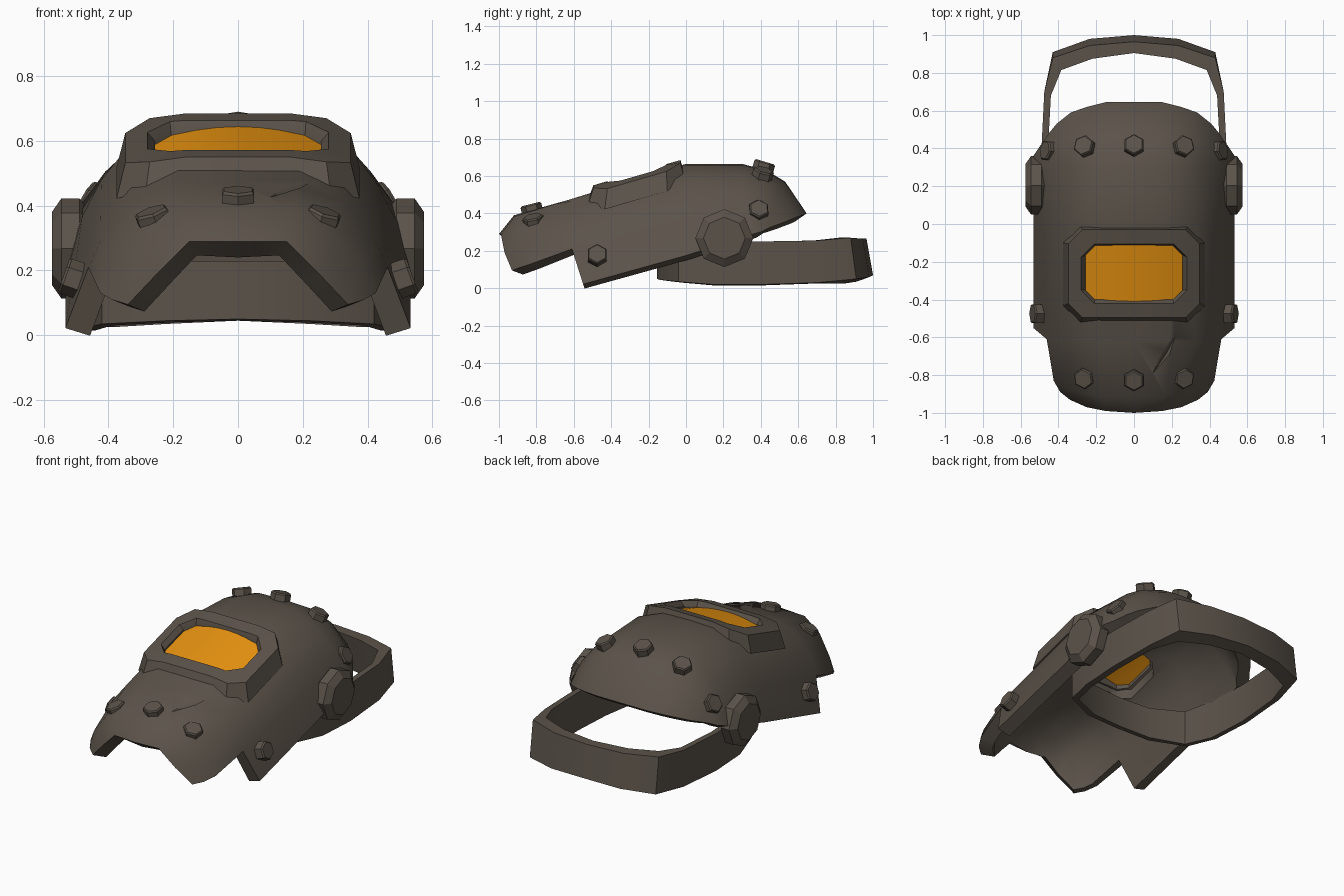
import bpy, bmesh, math
from mathutils import Vector

if "Cube" in bpy.data.objects:
    bpy.data.objects.remove(bpy.data.objects["Cube"])


def material(name, color):
    m = bpy.data.materials.new(name)
    m.diffuse_color = (*color, 1)
    m.use_nodes = True
    m.node_tree.nodes["Principled BSDF"].inputs["Base Color"].default_value = m.diffuse_color
    return m


STEEL = material("dark brown steel", (0.105, 0.086, 0.068))
AMBER = material("amber glass", (0.80, 0.29, 0.005))


def make(name, verts, faces, mat=STEEL, fix=True):
    mesh = bpy.data.meshes.new(name)
    mesh.from_pydata(verts, [], faces)
    if fix:
        bm = bmesh.new()
        bm.from_mesh(mesh)
        bmesh.ops.recalc_face_normals(bm, faces=bm.faces)
        bm.to_mesh(mesh)
        bm.free()
    ob = bpy.data.objects.new(name, mesh)
    bpy.context.collection.objects.link(ob)
    mesh.materials.append(mat)
    return ob


def select(ob):
    bpy.ops.object.select_all(action='DESELECT')
    ob.select_set(True)
    bpy.context.view_layer.objects.active = ob


def apply_mod(ob, kind, **settings):
    mod = ob.modifiers.new(kind, kind)
    for key, value in settings.items():
        setattr(mod, key, value)
    select(ob)
    bpy.ops.object.modifier_apply(modifier=mod.name)


def smooth(ob, angle=30):
    select(ob)
    bpy.ops.object.shade_smooth_by_angle(angle=math.radians(angle))


def rings(name, loops, closed=False, caps=True, mat=STEEL):
    """Skin a list of equal-length loops; closed joins the last to the first."""
    n = len(loops[0])
    verts = [p for loop in loops for p in loop]
    faces = []
    for i in range(len(loops) if closed else len(loops) - 1):
        a, b = i * n, (i + 1) % len(loops) * n
        faces += [(a + j, a + (j + 1) % n, b + (j + 1) % n, b + j) for j in range(n)]
    if caps and not closed:
        faces += [tuple(range(n)), tuple(range(len(verts) - n, len(verts)))]
    return make(name, verts, faces, mat)


# Mask shell: rows run chin to crown, columns run centre to lower edge
rows = [
    [(0, -1, .29), (.15, -.99, .29), (.25, -.97, .19), (.34, -.93, .095), (.39, -.89, .11)],
    [(0, -.92, .39), (.17, -.915, .385), (.29, -.89, .32), (.38, -.86, .21), (.425, -.83, .13)],
    [(0, -.62, .475), (.19, -.62, .475), (.33, -.62, .41), (.425, -.62, .29), (.462, -.61, .21), (.533, -.55, .022)],
    [(0, 0, .665), (.17, 0, .66), (.325, 0, .60), (.422, 0, .48), (.48, 0, .37), (.533, 0, .175)],
    [(0, .30, .665), (.16, .30, .66), (.305, .30, .603), (.41, .31, .505), (.48, .33, .41), (.533, .36, .29)],
    [(0, .43, .63), (.16, .43, .625), (.29, .42, .585), (.385, .41, .505), (.45, .41, .42), (.50, .41, .305)],
    [(0, .53, .57), (.15, .53, .565), (.28, .51, .53), (.37, .48, .47), (.43, .46, .40), (.47, .45, .325)],
    [(0, .645, .40), (.15, .645, .40), (.25, .62, .39), (.335, .59, .38), (.41, .53, .355), (.455, .475, .335)],
]
verts, grid = [], []
for row in rows:
    line = {}
    for j, (x, y, z) in enumerate(row):
        for s in ((1,) if j == 0 else (-1, 1)):
            line[s * j] = len(verts)
            verts.append((s * x, y, z))
    grid.append(line)
faces = [(a[j], a[j + 1], b[j + 1], b[j]) for a, b in zip(grid, grid[1:])
         for j in range(-5, 5) if j in a and j + 1 in a]
mask = make("mask_shell", verts, faces, fix=False)
apply_mod(mask, 'SOLIDIFY', thickness=.08, offset=-1, use_even_offset=True)


# Window frame outlines: clipped rectangles on the sloping brow, bent down at the sides
def outline(w, y0, y1, cut, drop, bend=1.0):
    half = [(0, y0), (.16, y0), (w - cut, y0), (w, y0 + cut), (w, y1 - cut), (w - cut, y1), (.16, y1), (0, y1)]
    pts = half + [(-x, y) for x, y in half[-2:0:-1]]
    return [(x, y, .694 + .29 * y - drop - bend * max(0, abs(x) - .15) ** 2) for x, y in pts]


def cut_with(target, cutter):
    cutter.hide_render = True
    apply_mod(target, 'BOOLEAN', object=cutter, operation='DIFFERENCE', solver='EXACT')
    bpy.data.objects.remove(cutter)


cut_with(mask, rings("window_cutter", [outline(.272, -.41, -.095, .06, -.2, 0), outline(.272, -.41, -.095, .06, .3, 0)]))

# Shallow gash on the chin
a, b = Vector((.10, -.79, .425)), Vector((.23, -.57, .482))
mid, side = (a + b) / 2 + Vector((.01, 0, 0)), Vector((.031, -.017, .03))
gash = [a, mid + side, b, mid + Vector((-side.x, -side.y, .03))]
bottom = mid + Vector((0, 0, -.025))
cutter = make("gash_cutter", gash + [bottom, mid + Vector((0, 0, .1))],
              [(i, (i + 1) % 4, k) for i in range(4) for k in (4, 5)])
cut_with(mask, cutter)
smooth(mask, 48)

frame = rings("window_frame", [
    outline(.375, -.525, -.01, .09, .07, 1.5),
    outline(.348, -.495, -.03, .075, 0),
    outline(.28, -.42, -.105, .07, 0),
    outline(.257, -.40, -.115, .05, .035),
    outline(.257, -.40, -.115, .05, .09)], closed=True)
smooth(frame, 20)

# Curved amber pane
n, m = 8, 4
pane = []
for i in range(n + 1):
    for j in range(m + 1):
        u, y = -1 + 2 * i / n, -.41 + .305 * j / m
        pane.append((.264 * u, y, .694 + .29 * y - .018 - .042 * u * u))
k = m + 1
glass = make("window_glass", pane, [(i * k + j, (i + 1) * k + j, (i + 1) * k + j + 1, i * k + j + 1)
                                    for i in range(n) for j in range(m)], AMBER, fix=False)
apply_mod(glass, 'SOLIDIFY', thickness=.02, offset=-1)
smooth(glass)


# Turned parts: profile of (radius, height) around an axis
def turned(name, profile, sides, centre, axis, twist=0.0):
    rot = Vector(axis).to_track_quat('Z', 'Y').to_matrix()
    loops = [[Vector(centre) + rot @ Vector((r * math.cos(2 * math.pi * (i + twist) / sides),
                                             r * math.sin(2 * math.pi * (i + twist) / sides), h))
              for i in range(sides)] for r, h in profile]
    return rings(name, loops)


bolt_profile = [(.057, -.03), (.057, .038), (.05, .046)]
bolts = [((0, -.82, .405), (0, -.25, 1)), ((0, .41, .632), (0, .3, 1)),
         ((.255, -.81, .342), (.35, -.25, 1)), ((.255, .405, .592), (.35, .3, 1)),
         ((.495, -.475, .17), (1, 0, .35)), ((.435, .385, .405), (1, .15, .6))]
for centre, axis in bolts:
    for s in ((1,) if centre[0] == 0 else (-1, 1)):
        turned("bolt", bolt_profile, 6, (s * centre[0], *centre[1:]), (s * axis[0], *axis[1:]), .5)

# Octagonal pivot knobs
for s in (-1, 1):
    turned("pivot_knob", [(.13, .47), (.155, .49), (.155, .545), (.112, .575)], 8,
           (0, .205, .268), (s, 0, 0))

# Head band: a leaning closed strap (x, y outer; x, y inner; z bottom, z top; backward lean)
strap = [(0, 1.0, 0, .94, .05, .265, .035), (.235, .98, .22, .91, .04, .265, .035),
         (.43, .91, .385, .845, .03, .27, .03), (.475, .70, .44, .68, .03, .255, 0),
         (.49, .40, .455, .40, .02, .25, 0), (.475, .15, .44, .15, .02, .25, 0),
         (.42, -.04, .39, -.02, .035, .24, 0), (.22, -.14, .20, -.105, .045, .23, 0),
         (0, -.155, 0, -.12, .05, .23, 0)]
strap += [(-a, b, -c, *rest) for a, b, c, *rest in strap[-2:0:-1]]
band = rings("head_band", [
    [(a, b, z0 + .02 * (b > .8)) for a, b, c, d, z0, z1, l in strap],
    [(a, b - l, z1) for a, b, c, d, z0, z1, l in strap],
    [(c, d - l, z1) for a, b, c, d, z0, z1, l in strap],
    [(c, d, z0 - .005) for a, b, c, d, z0, z1, l in strap]], closed=True)
smooth(band, 42)
